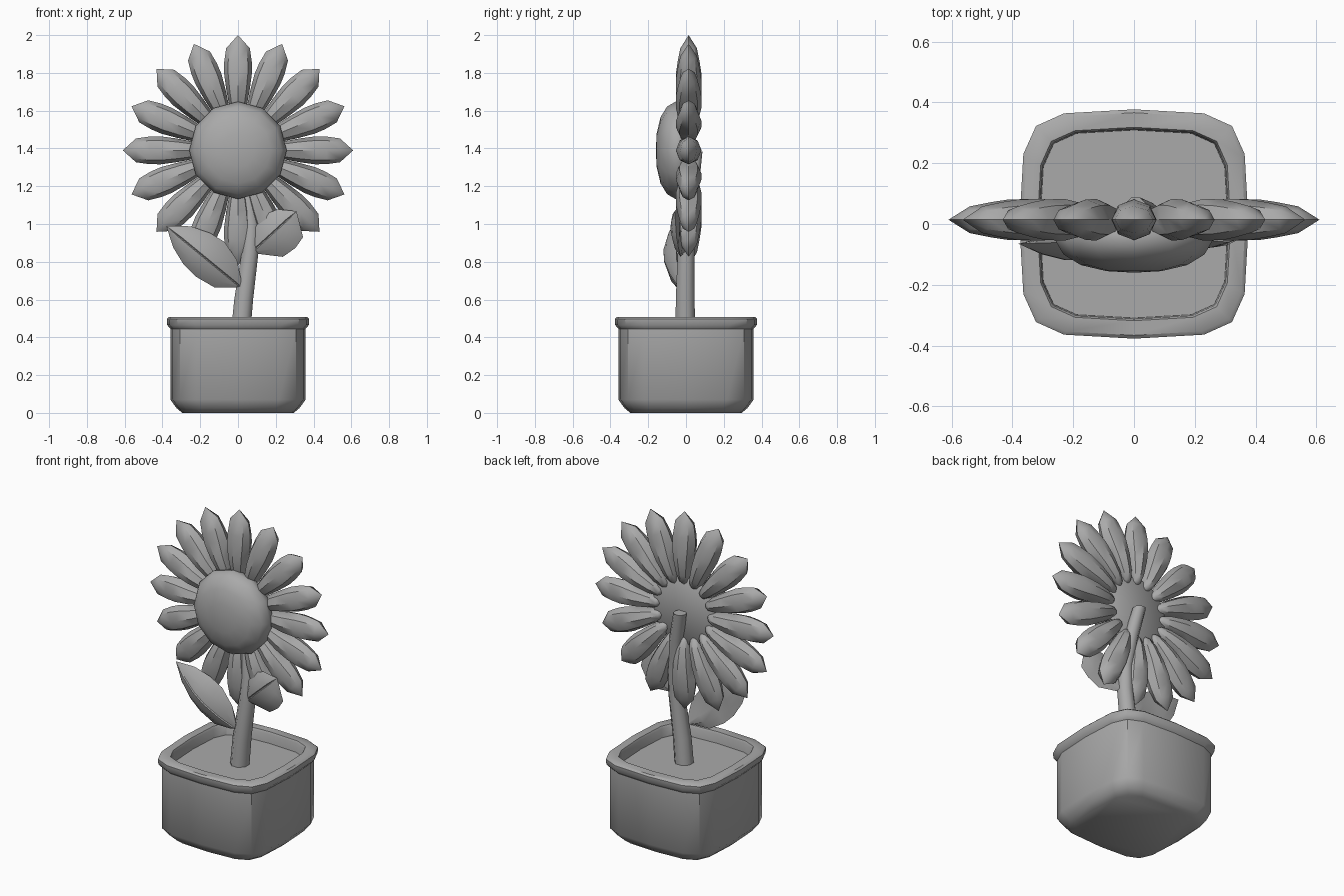
import bpy, bmesh, math
from mathutils import Vector, Matrix

if "Cube" in bpy.data.objects:
    bpy.data.objects.remove(bpy.data.objects["Cube"])

grey = bpy.data.materials.new("plain_grey")
grey.diffuse_color = (0.4, 0.4, 0.4, 1)
grey.use_nodes = True
grey.node_tree.nodes["Principled BSDF"].inputs["Base Color"].default_value = grey.diffuse_color


def loft(name, rings, angle=35):
    """Skin a list of closed rings; rings of one point become tips, open ends are capped."""
    bm = bmesh.new()
    loops = [[bm.verts.new(p) for p in ring] for ring in rings]
    for a, b in zip(loops, loops[1:]):
        n = max(len(a), len(b))
        for i in range(n):
            j = (i + 1) % n
            if len(a) == 1:
                bm.faces.new((a[0], b[j], b[i]))
            elif len(b) == 1:
                bm.faces.new((a[i], a[j], b[0]))
            else:
                bm.faces.new((a[i], a[j], b[j], b[i]))
    for end in (loops[0], loops[-1]):
        if len(end) > 2:
            bm.faces.new(end)
    bmesh.ops.recalc_face_normals(bm, faces=bm.faces)
    mesh = bpy.data.meshes.new(name)
    bm.to_mesh(mesh)
    bm.free()
    mesh.materials.append(grey)
    obj = bpy.data.objects.new(name, mesh)
    bpy.context.collection.objects.link(obj)
    bpy.ops.object.select_all(action='DESELECT')
    obj.select_set(True)
    bpy.context.view_layer.objects.active = obj
    bpy.ops.object.shade_smooth_by_angle(angle=math.radians(angle))
    return obj


# Rounded-square outline for the pot, one quarter turned four times (half width 1)
QUARTER = [(1, 0), (0.965, 0.61), (0.855, 0.855), (0.61, 0.965)]


def square_ring(half, z):
    pts = []
    for k in range(4):
        c, s = [(1, 0), (0, 1), (-1, 0), (0, -1)][k]
        pts += [Vector(((x * c - y * s) * half, (x * s + y * c) * half, z)) for x, y in QUARTER]
    return pts


# Pot with rim, inner wall and floor
loft("pot", [square_ring(h, z) for h, z in [
    (0.295, 0.0), (0.325, 0.025), (0.358, 0.07), (0.358, 0.445), (0.375, 0.465),
    (0.377, 0.498), (0.366, 0.508), (0.318, 0.508), (0.312, 0.495), (0.308, 0.41)]], 40)

# Soil
loft("soil", [square_ring(0.308, 0.40), square_ring(0.309, 0.44)])

# Stem, an eight-sided tube along a bent path
path = [((0.012, -0.004, 0.40), 0.056), ((0.03, -0.004, 0.60), 0.054),
        ((0.064, 0, 0.85), 0.048), ((0.07, 0.006, 1.0), 0.045),
        ((0.045, 0.03, 1.2), 0.042), ((0.005, 0.052, 1.385), 0.038)]
stem = []
for (x, y, z), r in path:
    stem.append([Vector((x + r * math.cos(a), y + r * math.sin(a), z))
                 for a in (math.tau * (i + 0.5) / 8 for i in range(8))])
loft("stem", stem, 50)

# Flower centre, a shallow dome facing forward
HEAD = Vector((0, 0.014, 1.39))
dome = [[Vector((0, -0.16, HEAD.z))]]
for r, y in [(0.09, -0.155), (0.175, -0.135), (0.232, -0.10), (0.258, -0.055),
             (0.25, -0.01), (0.21, 0.025)]:
    dome.append([Vector((r * math.sin(math.tau * i / 12), y,
                         HEAD.z + r * math.cos(math.tau * i / 12))) for i in range(12)])
loft("flower_centre", dome, 50)

# Sixteen pointed petals: distance from the centre, half width, half depth
PETAL = [(0.18, 0.028, 0.03), (0.23, 0.045, 0.052), (0.32, 0.062, 0.068),
         (0.41, 0.074, 0.067), (0.47, 0.073, 0.058), (0.54, 0.063, 0.044)]
for k in range(16):
    turn = Matrix.Rotation(math.tau * k / 16, 3, 'Y')
    rings = [[HEAD + turn @ Vector((0, 0, 0.155))]]
    for d, w, t in PETAL:
        rings.append([HEAD + turn @ Vector((w * math.cos(math.tau * i / 8),
                                            t * math.sin(math.tau * i / 8), d))
                      for i in range(8)])
    rings.append([HEAD + turn @ Vector((0, 0, 0.61))])
    loft(f"petal_{k + 1}", rings, 40)


def leaf(name, base, tip, side, bow, stations):
    """Leaf bowed forward with a fine groove along its middle.
    Stations: position along, upper width, lower width."""
    base, tip = Vector(base), Vector(tip)
    along = (tip - base).normalized()
    up = Vector((-along.z, 0, along.x)).normalized() * side
    front = Vector((0, -1, 0))
    rings = [[base]]
    for t, u, l in stations:
        c = base.lerp(tip, t)
        b = bow * math.sin(math.pi * t)
        section = [(u, 0.0), (u * 0.55, b * 0.75), (0.005, b), (0, b - 0.006),
                   (-0.005, b), (-l * 0.55, b * 0.75), (-l, 0.0), (-l * 0.5, b * 0.5 - 0.03),
                   (0, b * 0.6 - 0.035), (u * 0.5, b * 0.5 - 0.03)]
        rings.append([c + up * s + front * f for s, f in section])
    rings.append([tip])
    loft(name, rings, 40)


# Leaves on either side of the stem
leaf("left_leaf", (0.01, -0.045, 0.67), (-0.38, -0.065, 0.99), -1, 0.065,
     [(0.03, 0.03, 0.022), (0.2, 0.098, 0.09), (0.42, 0.13, 0.108),
      (0.6, 0.118, 0.10), (0.8, 0.08, 0.065)])
leaf("right_leaf", (0.06, -0.01, 0.84), (0.31, -0.06, 1.068), 1, 0.045,
     [(0.08, 0.02, 0.02), (0.36, 0.085, 0.13), (0.6, 0.10, 0.14), (0.8, 0.075, 0.125)])
